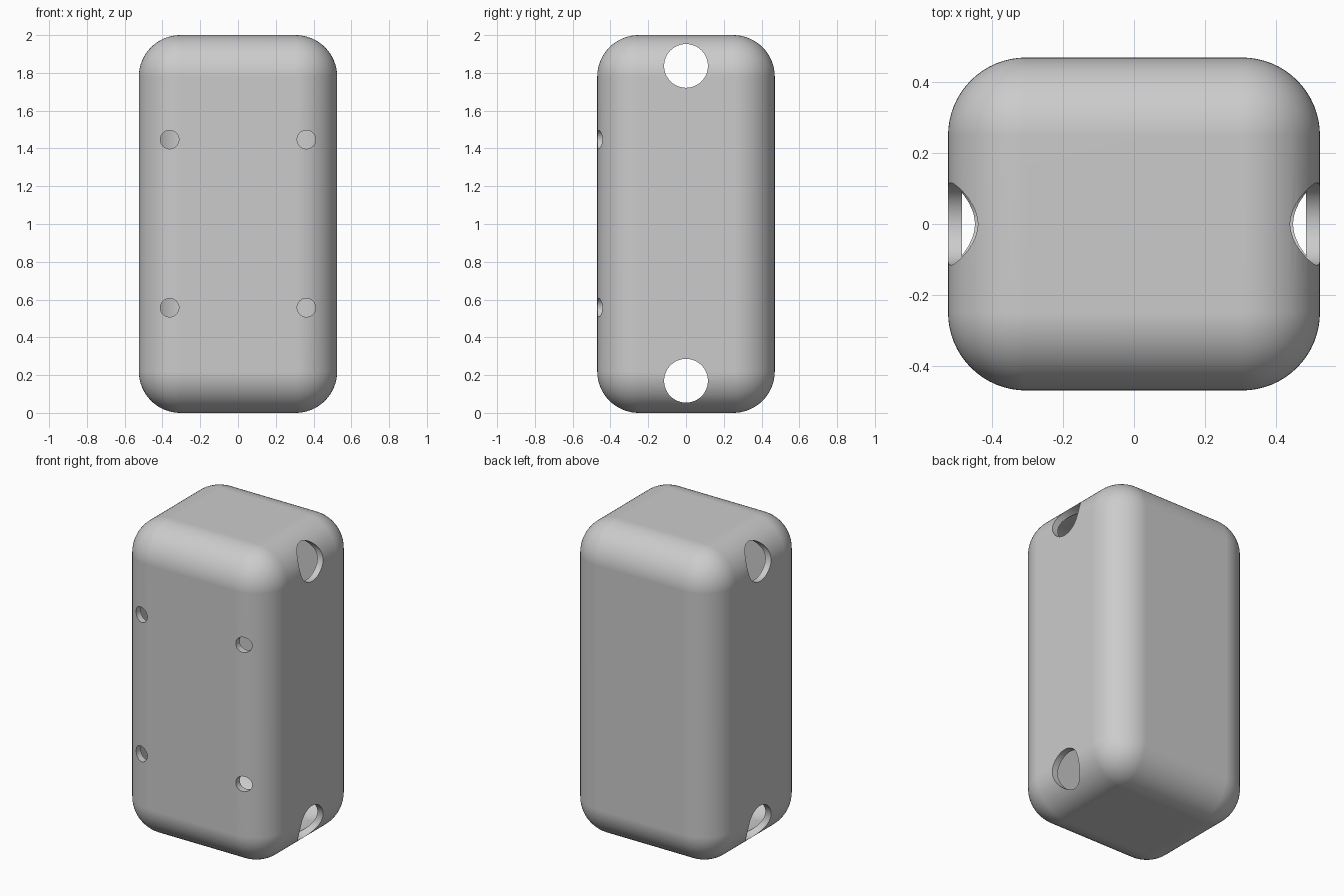
import bpy
import bmesh
import math
from mathutils import Matrix, Vector

old = bpy.data.objects.get("Cube")
if old:
    bpy.data.objects.remove(old, do_unlink=True)

SIZE = Vector((1.05, 0.94, 2.0))
RADIUS = 0.22
WALL = 0.04

grey = bpy.data.materials.new("plain_grey")
grey.use_nodes = True
colour = (0.6, 0.6, 0.6, 1)
grey.diffuse_color = colour
grey.node_tree.nodes["Principled BSDF"].inputs["Base Color"].default_value = colour


def finish(bm, name):
    mesh = bpy.data.meshes.new(name)
    bm.to_mesh(mesh)
    bm.free()
    mesh.materials.append(grey)
    obj = bpy.data.objects.new(name, mesh)
    bpy.context.collection.objects.link(obj)
    return obj


def rounded_box(name, size, radius):
    bm = bmesh.new()
    bmesh.ops.create_cube(bm, size=1)
    bmesh.ops.scale(bm, vec=size, verts=bm.verts)
    bmesh.ops.translate(bm, vec=(0, 0, SIZE.z / 2), verts=bm.verts)
    bmesh.ops.bevel(bm, geom=bm.edges[:], offset=radius, segments=16,
                    profile=0.5, affect='EDGES')
    return finish(bm, name)


def drill(name, axis, radius, length, centre):
    turn = Vector(axis).to_track_quat('Z', 'Y').to_matrix().to_4x4()
    bm = bmesh.new()
    bmesh.ops.create_cone(bm, cap_ends=True, segments=48, radius1=radius,
                          radius2=radius, depth=length,
                          matrix=Matrix.Translation(centre) @ turn)
    return finish(bm, name)


# Hollow housing with rounded edges inside and out
housing = rounded_box("housing", SIZE, RADIUS)
cutters = [rounded_box("cavity", SIZE - Vector((2 * WALL,) * 3), RADIUS - WALL)]

# Large openings through both sides, near the top and bottom
for z in (0.17, 1.837):
    cutters.append(drill("side_opening", (1, 0, 0), 0.116, 2, (0, 0, z)))

# Four small screw holes through the front wall
for x in (-0.362, 0.362):
    for z in (0.557, 1.447):
        cutters.append(drill("screw_hole", (0, 1, 0), 0.049, 0.4, (x, -0.5, z)))

bpy.ops.object.select_all(action='DESELECT')
housing.select_set(True)
bpy.context.view_layer.objects.active = housing
for cutter in cutters:
    cutter.hide_render = True
    mod = housing.modifiers.new("cut", 'BOOLEAN')
    mod.operation = 'DIFFERENCE'
    mod.solver = 'EXACT'
    mod.object = cutter
    bpy.ops.object.modifier_apply(modifier=mod.name)
    bpy.data.objects.remove(cutter, do_unlink=True)

# Smooth curves with crisp hole rims
bpy.ops.object.shade_smooth_by_angle(angle=math.radians(25))
weighted = housing.modifiers.new("weighted_normals", 'WEIGHTED_NORMAL')
weighted.keep_sharp = True
